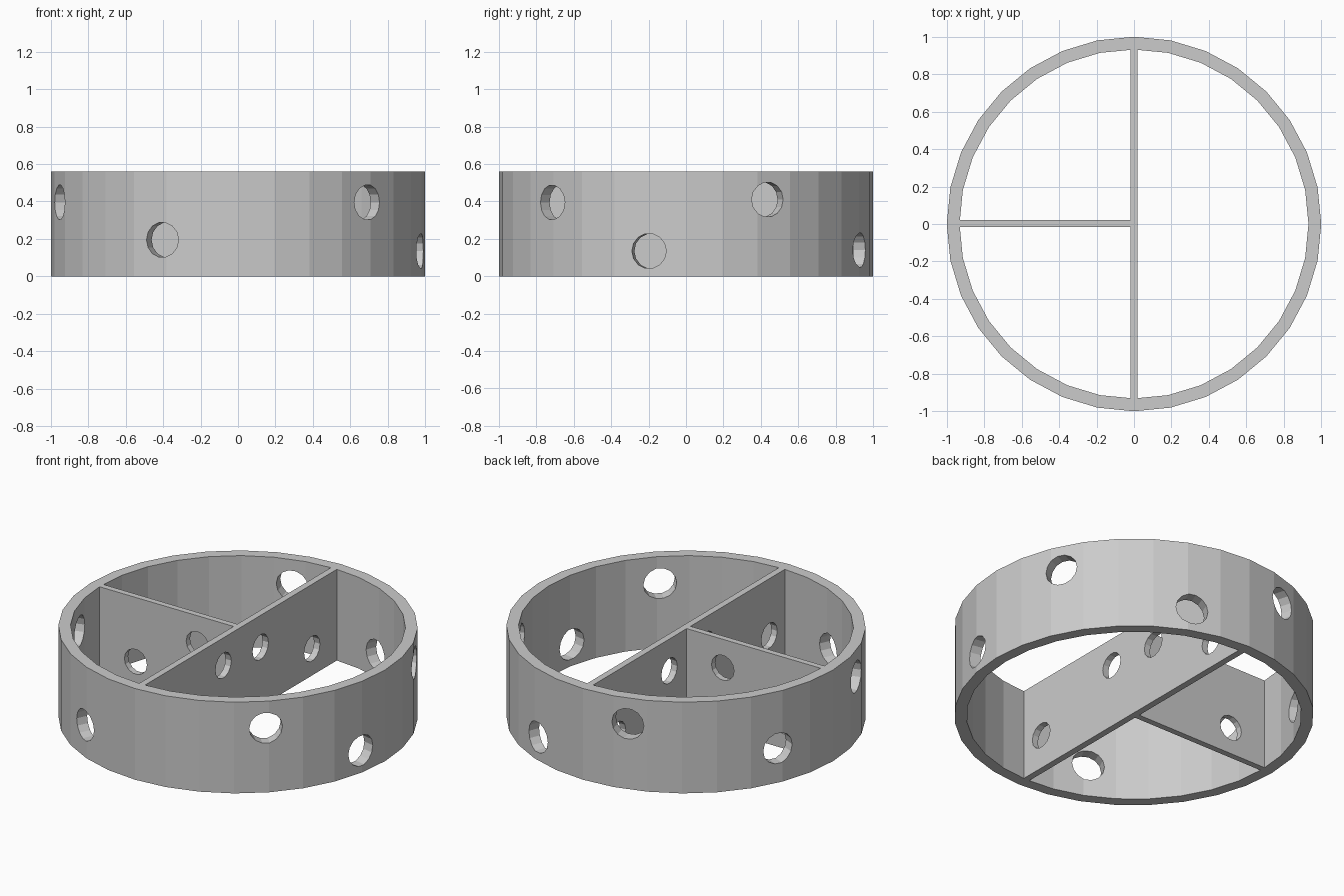
import bpy, bmesh
from math import radians, cos, sin, pi
from mathutils import Matrix

if "Cube" in bpy.data.objects:
    bpy.data.objects.remove(bpy.data.objects["Cube"])

HEIGHT = 0.56
OUTER, INNER = 1.0, 0.932
SIDES = 32


def make_object(name, bm):
    bmesh.ops.recalc_face_normals(bm, faces=bm.faces)
    mesh = bpy.data.meshes.new(name)
    bm.to_mesh(mesh)
    bm.free()
    ob = bpy.data.objects.new(name, mesh)
    bpy.context.collection.objects.link(ob)
    return ob


def add_bore(bm, x, y, z, angle, radius):
    """Horizontal cylinder pointing along the given heading."""
    m = (Matrix.Translation((x, y, z)) @ Matrix.Rotation(angle, 4, 'Z')
         @ Matrix.Rotation(pi / 2, 4, 'Y'))
    bmesh.ops.create_cone(bm, cap_ends=True, segments=14, radius1=radius,
                          radius2=radius, depth=0.24, matrix=m)


def cut(ob, bores):
    """Drill all bores through an object, then remove the cutter."""
    bm = bmesh.new()
    for b in bores:
        add_bore(bm, *b)
    cutter = make_object(ob.name + "_cutter", bm)
    cutter.hide_render = True
    mod = ob.modifiers.new("holes", 'BOOLEAN')
    mod.operation = 'DIFFERENCE'
    mod.solver = 'EXACT'
    mod.object = cutter
    bpy.context.view_layer.objects.active = ob
    bpy.ops.object.modifier_apply(modifier=mod.name)
    bpy.data.objects.remove(cutter)


def make_ring():
    bm = bmesh.new()
    rows = []
    for i in range(SIDES):
        a = 2 * pi * i / SIDES
        rows.append([bm.verts.new((r * cos(a), r * sin(a), z)) for r, z in
                     ((OUTER, 0), (OUTER, HEIGHT), (INNER, HEIGHT), (INNER, 0))])
    for i in range(SIDES):
        p, q = rows[i], rows[(i + 1) % SIDES]
        for k in range(4):
            n = (k + 1) % 4
            bm.faces.new((p[k], q[k], q[n], p[n]))
    return make_object("outer_ring", bm)


def make_wall(name, x0, x1, y0, y1):
    bm = bmesh.new()
    m = (Matrix.Translation(((x0 + x1) / 2, (y0 + y1) / 2, HEIGHT / 2))
         @ Matrix.Diagonal((x1 - x0, y1 - y0, HEIGHT, 1)))
    bmesh.ops.create_cube(bm, size=1, matrix=m)
    return make_object(name, bm)


# Outer ring with scattered round holes (heading in degrees, height)
ring = make_ring()
ring_holes = [(26, 0.41), (69, 0.14), (106, 0.40), (156, 0.21),
              (197, 0.395), (246, 0.195), (314, 0.395), (348.5, 0.135)]
cut(ring, [(0.966 * cos(radians(a)), 0.966 * sin(radians(a)), z,
            radians(a), 0.094) for a, z in ring_holes])

# Long divider across the middle (position along y, height)
long_wall = make_wall("long_divider", -0.02, 0.02, -0.935, 0.935)
cut(long_wall, [(0, y, z, 0, 0.077) for y, z in
                [(-0.78, 0.21), (-0.17, 0.39), (0.19, 0.365), (0.69, 0.165)]])

# Short divider on the left (position along x, height)
short_wall = make_wall("short_divider", -0.935, -0.02, -0.015, 0.022)
cut(short_wall, [(x, 0, z, pi / 2, 0.077) for x, z in
                 [(-0.685, 0.165), (-0.265, 0.385)]])
